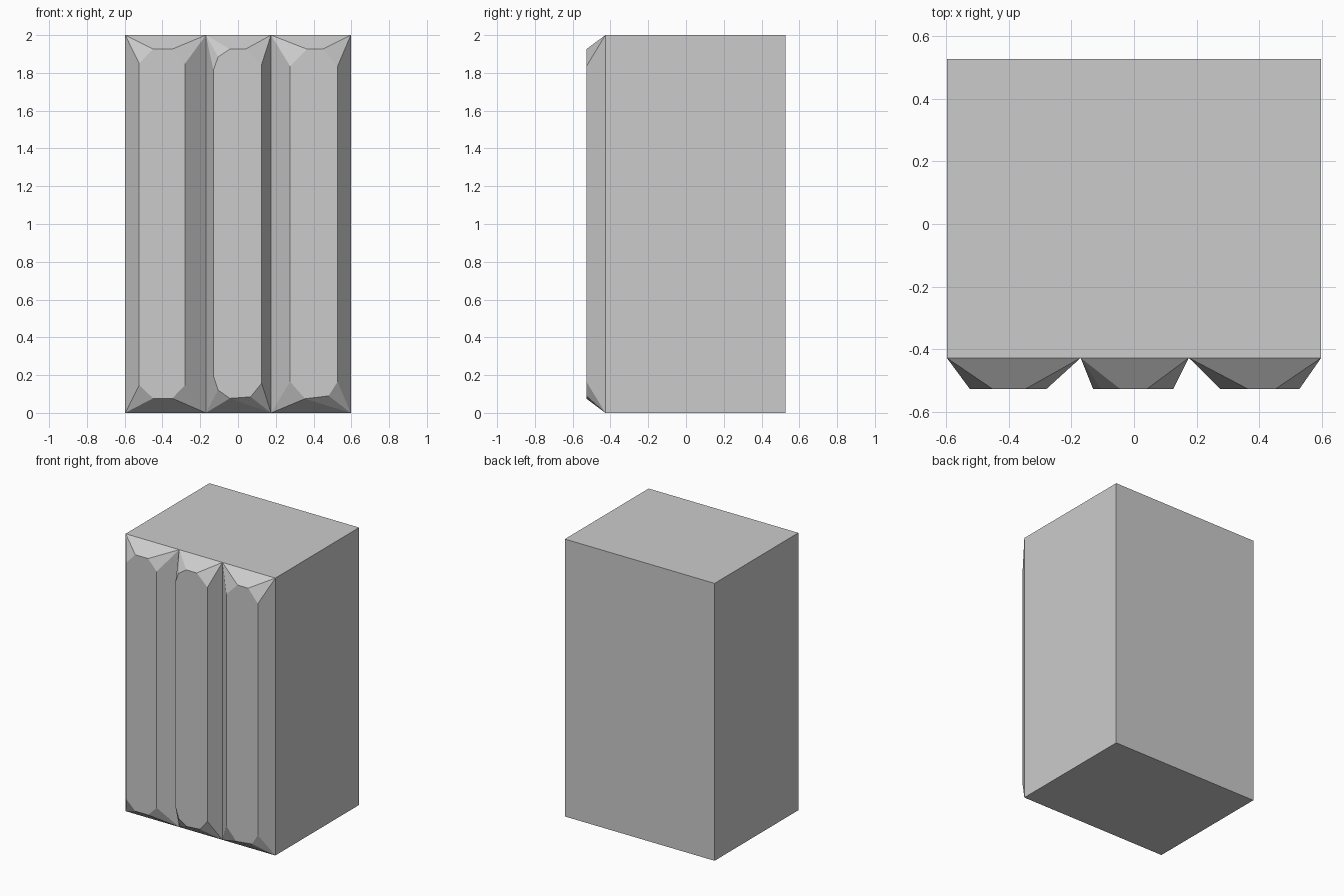
import bpy, bmesh

if "Cube" in bpy.data.objects:
    bpy.data.objects.remove(bpy.data.objects["Cube"])

X, BACK, SEAM, FRONT, H = 0.597, 0.527, -0.427, -0.527, 2.0
SPLITS = [-X, -0.17, 0.175, X]

# Front outline (x, z) of each chamfered pillar
OUTLINES = [
    [(-0.523, 0.147), (-0.45, 0.077), (-0.348, 0.077), (-0.28, 0.147),
     (-0.28, 1.85), (-0.348, 1.926), (-0.45, 1.926), (-0.523, 1.85)],
    [(-0.13, 0.195), (-0.105, 0.12), (-0.043, 0.077), (0.067, 0.085), (0.125, 0.157),
     (0.125, 1.845), (0.04, 1.926), (-0.043, 1.926), (-0.105, 1.885), (-0.13, 1.815)],
    [(0.276, 0.165), (0.355, 0.075), (0.48, 0.09), (0.527, 0.165),
     (0.527, 1.835), (0.45, 1.926), (0.365, 1.926), (0.276, 1.835)],
]

bm = bmesh.new()


def drop_seam_faces():
    """Remove the faces lying in the seam plane between body and pillars."""
    seam = [f for f in bm.faces if all(abs(v.co.y - SEAM) < 1e-4 for v in f.verts)]
    bmesh.ops.delete(bm, geom=seam, context='FACES_ONLY')


# Main block, extruded from its plan
plan = [(x, SEAM) for x in SPLITS] + [(X, BACK), (-X, BACK)]
base = bm.faces.new([bm.verts.new((x, y, 0)) for x, y in plan])
top = bmesh.ops.extrude_face_region(bm, geom=[base], use_keep_orig=True)['geom']
bmesh.ops.translate(bm, vec=(0, 0, H),
                    verts=[v for v in top if isinstance(v, bmesh.types.BMVert)])
drop_seam_faces()

# Three faceted pillars across the front
for left, right, outline in zip(SPLITS, SPLITS[1:], OUTLINES):
    pts = [(x, SEAM, z) for x in (left, right) for z in (0, H)]
    pts += [(x, FRONT, z) for x, z in outline]
    bmesh.ops.convex_hull(bm, input=[bm.verts.new(p) for p in pts])
    drop_seam_faces()

# Weld into one closed shell with clean flat facets
loose = [e for e in bm.edges if not e.link_faces]
bmesh.ops.delete(bm, geom=loose, context='EDGES')
bmesh.ops.remove_doubles(bm, verts=bm.verts[:], dist=0.0005)
bmesh.ops.dissolve_limit(bm, angle_limit=0.01, verts=bm.verts[:], edges=bm.edges[:])
bmesh.ops.recalc_face_normals(bm, faces=bm.faces[:])

mesh = bpy.data.meshes.new("pillared_block")
bm.to_mesh(mesh)
bm.free()
bpy.context.collection.objects.link(bpy.data.objects.new("pillared_block", mesh))
